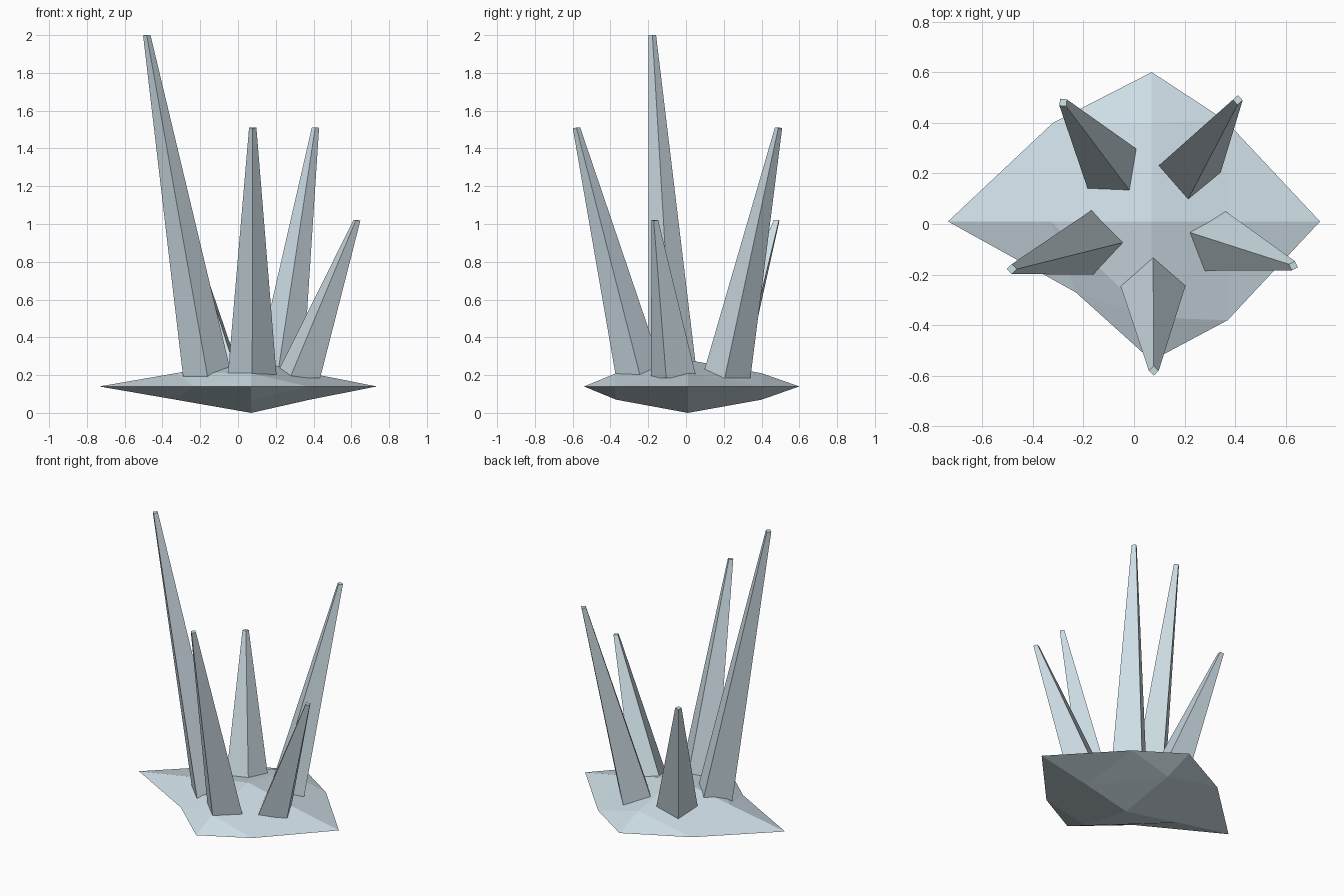
import bpy

if "Cube" in bpy.data.objects:
    bpy.data.objects.remove(bpy.data.objects["Cube"])

STONE = bpy.data.materials.new("pale_blue_stone")
STONE.diffuse_color = (0.62, 0.73, 0.79, 1)
STONE.use_nodes = True
STONE.node_tree.nodes["Principled BSDF"].inputs["Base Color"].default_value = STONE.diffuse_color


def make_object(name, verts, faces):
    mesh = bpy.data.meshes.new(name)
    mesh.from_pydata(verts, [], faces)
    mesh.update()
    mesh.materials.append(STONE)
    obj = bpy.data.objects.new(name, mesh)
    bpy.context.collection.objects.link(obj)
    return obj


# Rock base: flat rim, with the faceted top mirrored to the underside
rim = [(0.735, 0.01), (0.36, 0.41), (0.07, 0.60), (-0.32, 0.40),
       (-0.735, 0.01), (-0.23, -0.27), (0.07, -0.54), (0.37, -0.38)]
mids = [(0.38, 0.01), (0.07, 0.40), (-0.33, 0.01), (0.07, -0.37)]
RIM_Z, MID_H, PEAK_H = 0.14, 0.07, 0.14

verts = [(x, y, RIM_Z) for x, y in rim]
faces = []
for side in (1, -1):
    m = len(verts)
    verts += [(x, y, RIM_Z + side * MID_H) for x, y in mids]
    peak = len(verts)
    verts.append((0.07, 0.01, RIM_Z + side * PEAK_H))
    for i in range(4):
        a, b = m + i, m + (i + 1) % 4
        corner, between, after = 2 * i, 2 * i + 1, (2 * i + 2) % 8
        for f in ((a, b, peak), (a, between, b), (corner, between, a), (between, after, b)):
            faces.append(f[::side])
make_object("rock_base", verts, faces)


# Crystals: four-sided leaning spikes with a tiny blunt tip
def crystal(name, base, corner, tip, base_z=0.185, tip_scale=0.15):
    (cx, cy), (dx, dy), (tx, ty, tz) = base, corner, tip
    ring = [(dx, dy), (-dy, dx), (-dx, -dy), (dy, -dx)]
    v = [(cx + x, cy + y, base_z) for x, y in ring]
    # tip is tilted a little toward the lean direction
    for x, y in ring:
        x, y = x * tip_scale, y * tip_scale
        v.append((tx + x, ty + y, tz - 0.25 * (x * (tx - cx) + y * (ty - cy))))
    f = [(3, 2, 1, 0), (4, 5, 6, 7)]
    f += [(i, (i + 1) % 4, 4 + (i + 1) % 4, 4 + i) for i in range(4)]
    make_object(name, v, f)


crystal("left_crystal", (-0.16, -0.07), (0.13, 0.0), (-0.483, -0.178, 2.0))
crystal("front_crystal", (0.075, -0.24), (0.13, 0.0), (0.078, -0.58, 1.51))
crystal("right_crystal", (0.315, -0.065), (0.12, -0.04), (0.63, -0.165, 1.02))
crystal("back_right_crystal", (0.215, 0.213), (0.128, -0.008), (0.41, 0.49, 1.51))
crystal("back_left_crystal", (-0.08, 0.21), (0.10, 0.08), (-0.28, 0.48, 1.02))
